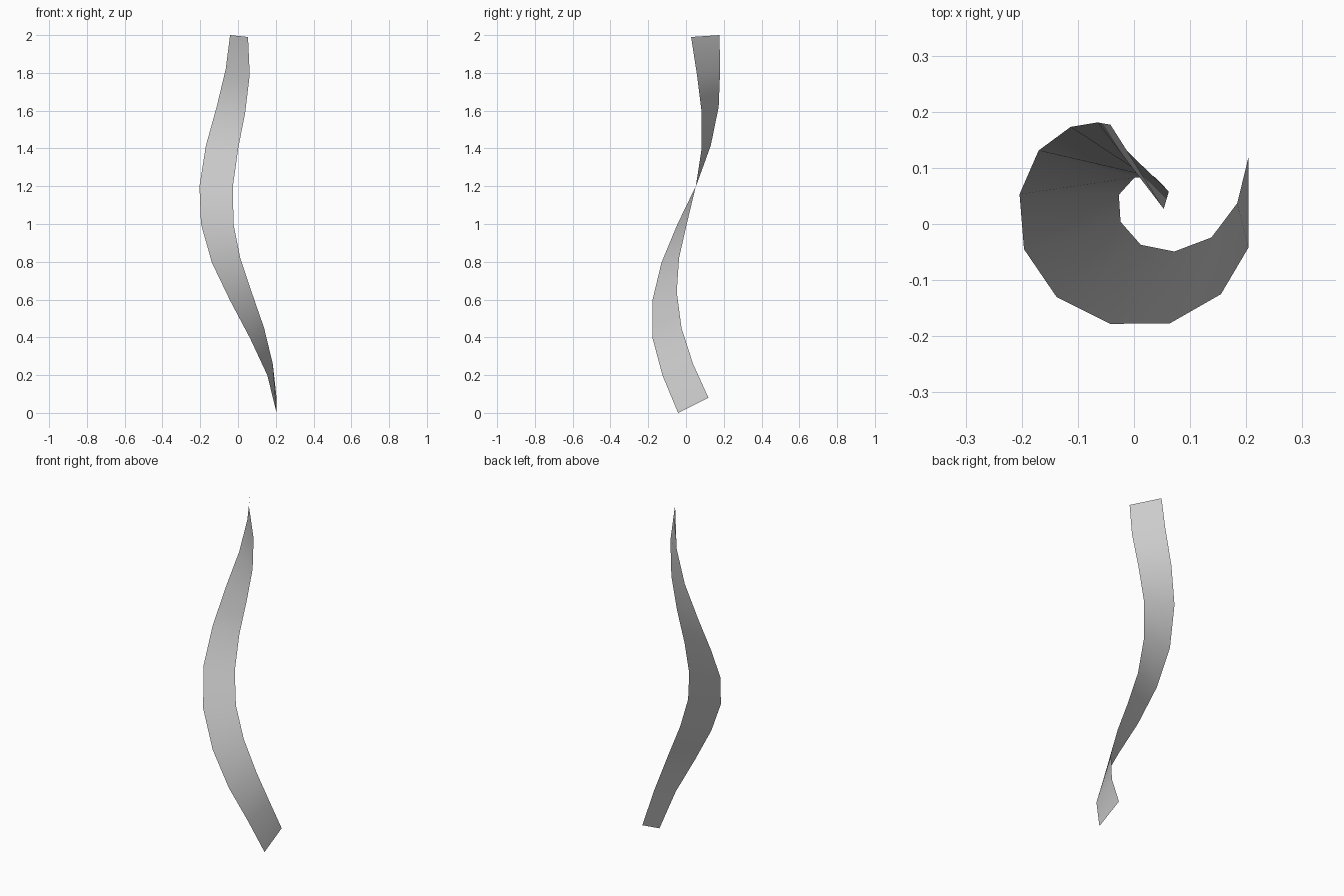
import bpy

# Ribbon edges, bottom to top: a thin twisted strip rising along a helix
outer_edge = [
    (0.204, -0.042, 0.00), (0.155, -0.125, 0.20), (0.064, -0.177, 0.395),
    (-0.042, -0.178, 0.595), (-0.138, -0.130, 0.795), (-0.196, -0.045, 1.00),
    (-0.204, 0.053, 1.20), (-0.170, 0.131, 1.415), (-0.113, 0.173, 1.62),
    (-0.065, 0.181, 1.82), (-0.042, 0.177, 2.00)]
inner_edge = [
    (0.204, 0.119, 0.08), (0.184, 0.037, 0.26), (0.138, -0.024, 0.45),
    (0.072, -0.049, 0.64), (0.012, -0.037, 0.82), (-0.024, 0.004, 1.00),
    (-0.027, 0.052, 1.20), (0.001, 0.083, 1.40), (0.038, 0.083, 1.59),
    (0.062, 0.058, 1.79), (0.053, 0.027, 1.99)]

# Bridge the two edges with a single-sided strip of quads
n = len(outer_edge)
faces = [(i, i + n, i + n + 1, i + 1) for i in range(n - 1)]
mesh = bpy.data.meshes.new("twisted_ribbon")
mesh.from_pydata(outer_edge + inner_edge, [], faces)
mesh.shade_smooth()
ribbon = bpy.data.objects.new("twisted_ribbon", mesh)
bpy.context.collection.objects.link(ribbon)
